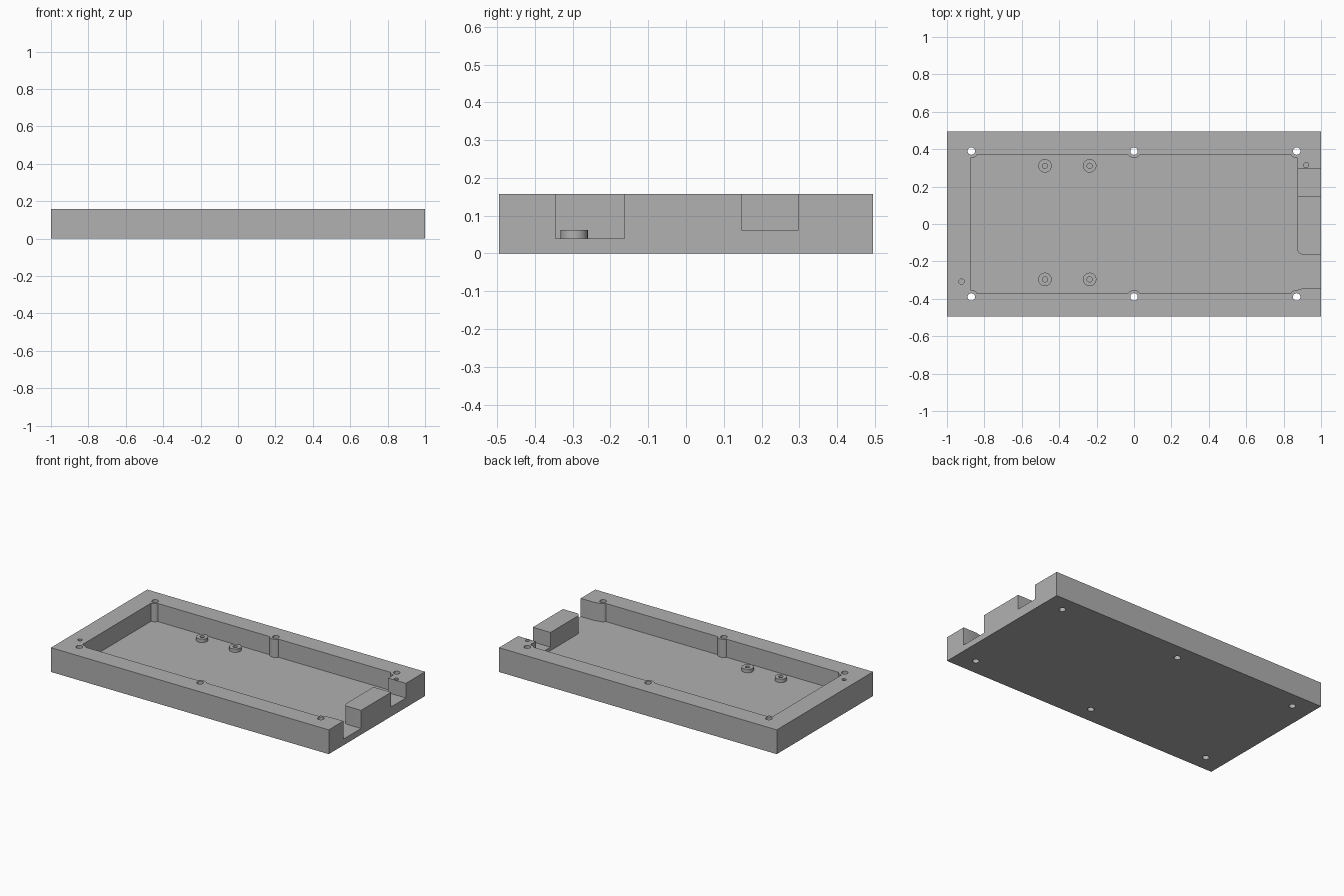
import bpy, bmesh
from math import radians, cos, sin, asin, acos, degrees

cube = bpy.data.objects.get("Cube")
if cube:
    bpy.data.objects.remove(cube, do_unlink=True)

HEIGHT, FLOOR, LEDGE = 0.158, 0.04, 0.0625
WALL_X, WALL_Y = 0.873, 0.372
HOLE_X, HOLE_Y = 0.87, 0.39
BOSS_R, HOLE_R, PIN_R = 0.037, 0.02, 0.014
SLOT_LOW, SLOT_HIGH = -0.345, -0.163

grey = bpy.data.materials.new("plain grey")
grey.use_nodes = True
grey.diffuse_color = (0.44, 0.44, 0.44, 1)
grey.node_tree.nodes["Principled BSDF"].inputs["Base Color"].default_value = (0.44, 0.44, 0.44, 1)


def prism(name, outline, z0, z1):
    """Extrude a flat outline from z0 up to z1."""
    bm = bmesh.new()
    face = bm.faces.new([bm.verts.new((x, y, z0)) for x, y in outline])
    top = bmesh.ops.extrude_face_region(bm, geom=[face])["geom"]
    verts = [v for v in top if isinstance(v, bmesh.types.BMVert)]
    bmesh.ops.translate(bm, verts=verts, vec=(0, 0, z1 - z0))
    bmesh.ops.recalc_face_normals(bm, faces=bm.faces)
    mesh = bpy.data.meshes.new(name)
    bm.to_mesh(mesh)
    bm.free()
    mesh.materials.append(grey)
    obj = bpy.data.objects.new(name, mesh)
    bpy.context.collection.objects.link(obj)
    return obj


def arc(cx, cy, r, start, end, steps=10):
    angles = [radians(start + (end - start) * i / steps) for i in range(steps + 1)]
    return [(cx + r * cos(a), cy + r * sin(a)) for a in angles]


def circle(cx, cy, r, sides=24):
    return arc(cx, cy, r, 0, 360, sides)[:-1]


def box(x0, x1, y0, y1):
    return [(x0, y0), (x1, y0), (x1, y1), (x0, y1)]


def cut(target, cutters):
    """Subtract the cutters one by one, then remove them."""
    bpy.context.view_layer.objects.active = target
    for cutter in cutters:
        cutter.hide_render = True
        mod = target.modifiers.new("cut", "BOOLEAN")
        mod.operation, mod.solver, mod.object = "DIFFERENCE", "EXACT", cutter
        bpy.ops.object.modifier_apply(modifier=mod.name)
        bpy.data.objects.remove(cutter, do_unlink=True)


def smooth(obj):
    bpy.ops.object.select_all(action="DESELECT")
    obj.select_set(True)
    bpy.context.view_layer.objects.active = obj
    bpy.ops.object.shade_smooth_by_angle(angle=radians(30))


# Pocket outline, counter-clockwise, with screw bosses bulging inwards
dip = degrees(asin((HOLE_Y - WALL_Y) / BOSS_R))
side = degrees(acos((WALL_X - HOLE_X) / BOSS_R))
pocket = arc(-HOLE_X, -HOLE_Y, BOSS_R, 90 + (90 - side), dip)
pocket += arc(0, -HOLE_Y, BOSS_R, 180 - dip, dip)
slot_meet = degrees(asin((SLOT_LOW + HOLE_Y) / BOSS_R)) if SLOT_LOW + HOLE_Y < BOSS_R else 90
pocket += arc(HOLE_X, -HOLE_Y, BOSS_R, 180 - dip, slot_meet)
# Deep cable slot running out through the end wall
pocket += [(0.9, SLOT_LOW), (1.1, SLOT_LOW), (1.1, SLOT_HIGH)]
pocket += arc(WALL_X + 0.03, SLOT_HIGH + 0.03, 0.03, 270, 180, 6)
pocket += arc(HOLE_X, HOLE_Y, BOSS_R, -side, -180 + dip)
pocket += arc(0, HOLE_Y, BOSS_R, -dip, -180 + dip)
pocket += arc(-HOLE_X, HOLE_Y, BOSS_R, -dip, -180 + side)

# Tray body with pocket and shallow slot
tray = prism("tray", box(-1, 1, -0.495, 0.495), 0, HEIGHT)
cutters = [prism("pocket_cutter", pocket, FLOOR, 0.3),
           prism("slot_cutter", box(0.8, 1.1, 0.147, 0.298), LEDGE, 0.3)]
# Through holes for the screws
for x in (-HOLE_X, 0, HOLE_X):
    for y in (-HOLE_Y, HOLE_Y):
        cutters.append(prism("screw_cutter", circle(x, y, HOLE_R), -0.1, 0.3))
# Blind locating holes in the rim
for x, y in ((0.92, 0.315), (-0.922, -0.308)):
    cutters.append(prism("pin_cutter", circle(x, y, PIN_R, 12), FLOOR, 0.3))
cut(tray, cutters)
smooth(tray)

# Hollow standoffs on the pocket floor
for row, y in (("front", -0.296), ("back", 0.311)):
    for col, x in (("right", -0.476), ("left", -0.237)):
        standoff = prism(f"standoff_{row}_{col}", circle(x, y, 0.036), FLOOR - 0.005, LEDGE)
        cut(standoff, [prism("bore_cutter", circle(x, y, PIN_R, 16), FLOOR, 0.3)])
        smooth(standoff)
